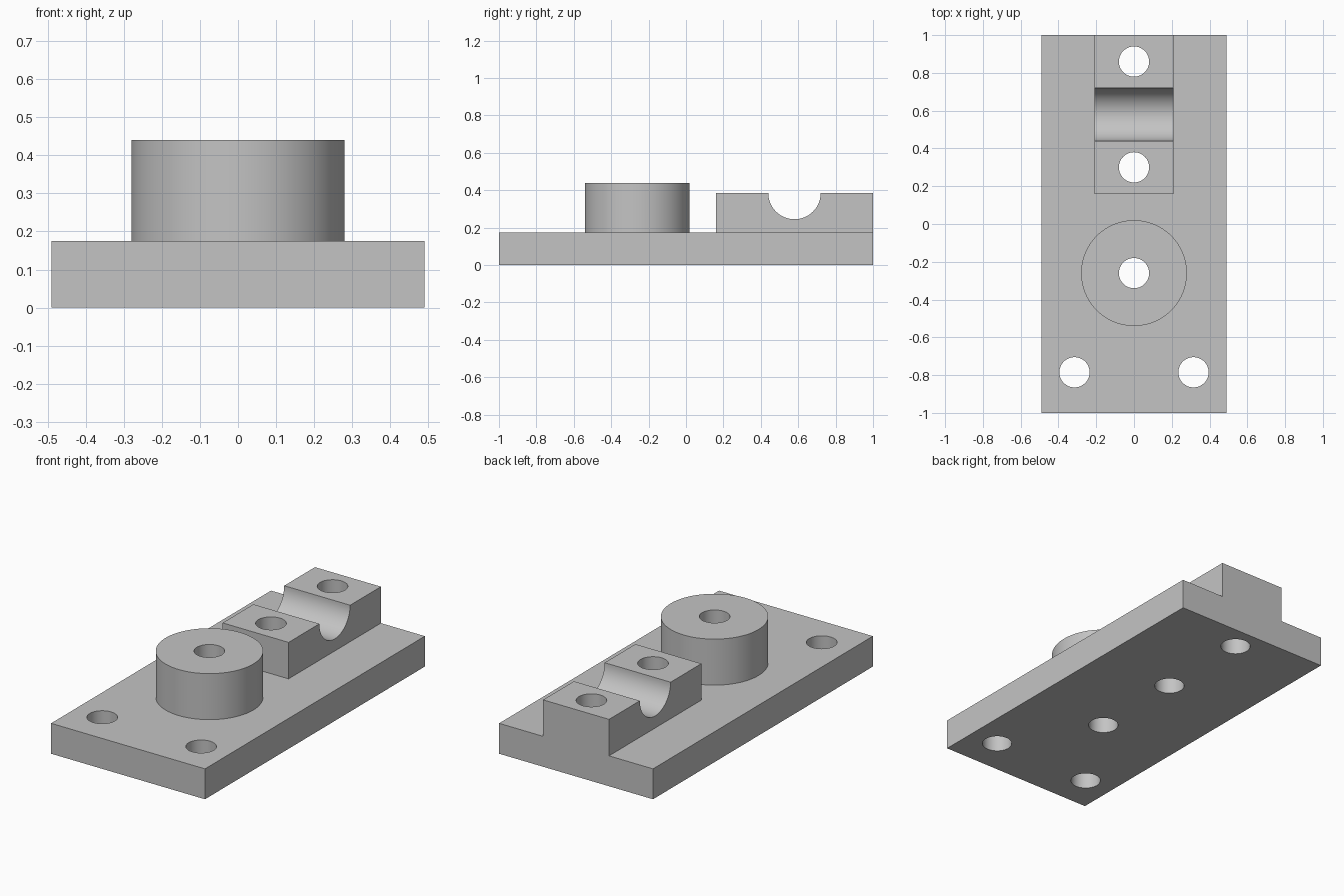
import bpy
import math

cube = bpy.data.objects.get("Cube")
if cube:
    bpy.data.objects.remove(cube, do_unlink=True)

# Shared measurements
BASE_TOP = 0.175
BLOCK_TOP = 0.385
BOSS_TOP = 0.44
BOSS_Y = -0.26
BLOCK_FRONT, BLOCK_BACK = 0.16, 1.0
BLOCK_Y = (BLOCK_FRONT + BLOCK_BACK) / 2
HOLE_R = 0.08

grey = bpy.data.materials.new("plain grey")
grey.use_nodes = True
colour = (0.55, 0.55, 0.55, 1)
grey.diffuse_color = colour
grey.node_tree.nodes["Principled BSDF"].inputs["Base Color"].default_value = colour


def finish(name):
    obj = bpy.context.object
    obj.name = obj.data.name = name
    obj.data.materials.append(grey)
    bpy.ops.object.transform_apply(location=True, rotation=True, scale=True)
    return obj


def box(name, size, centre):
    bpy.ops.mesh.primitive_cube_add(size=1, location=centre)
    bpy.context.object.scale = size
    return finish(name)


def cylinder(name, radius, depth, centre, rotation=(0, 0, 0), sides=64):
    bpy.ops.mesh.primitive_cylinder_add(
        vertices=sides, radius=radius, depth=depth, location=centre, rotation=rotation)
    return finish(name)


def cut(part, cutter):
    """Subtract the cutter from the part, then discard the cutter."""
    cutter.hide_render = True
    mod = part.modifiers.new("cut", 'BOOLEAN')
    mod.operation = 'DIFFERENCE'
    mod.solver = 'EXACT'
    mod.object = cutter
    bpy.ops.object.select_all(action='DESELECT')
    part.select_set(True)
    bpy.context.view_layer.objects.active = part
    bpy.ops.object.modifier_apply(modifier=mod.name)
    bpy.data.objects.remove(cutter, do_unlink=True)


def drill(part, x, y):
    cut(part, cylinder("drill", HOLE_R, 2, (x, y, 0)))


# Flat base plate
base = box("base_plate", (0.98, 2, BASE_TOP), (0, 0, BASE_TOP / 2))

# Round boss standing on the plate
boss_height = BOSS_TOP - BASE_TOP
boss = cylinder("round_boss", 0.28, boss_height,
                (0, BOSS_Y, BASE_TOP + boss_height / 2), sides=96)

# Bearing block with a half-round groove across it
block_height = BLOCK_TOP - BASE_TOP
block = box("bearing_block", (0.42, BLOCK_BACK - BLOCK_FRONT, block_height),
            (0, BLOCK_Y, BASE_TOP + block_height / 2))
cut(block, cylinder("groove", 0.14, 1, (0, BLOCK_Y, BLOCK_TOP),
                    rotation=(0, math.pi / 2, 0)))

# Holes through the block and boss continue through the plate
for y in (BLOCK_Y - 0.28, BLOCK_Y + 0.28):
    drill(block, 0, y)
    drill(base, 0, y)
drill(boss, 0, BOSS_Y)
drill(base, 0, BOSS_Y)

# Pair of front mounting holes
for side in (-1, 1):
    drill(base, side * 0.315, -0.785)

# Smooth the round walls and keep the rims sharp
for part in (base, boss, block):
    bpy.ops.object.select_all(action='DESELECT')
    part.select_set(True)
    bpy.context.view_layer.objects.active = part
    bpy.ops.object.shade_smooth_by_angle(angle=math.radians(30))
